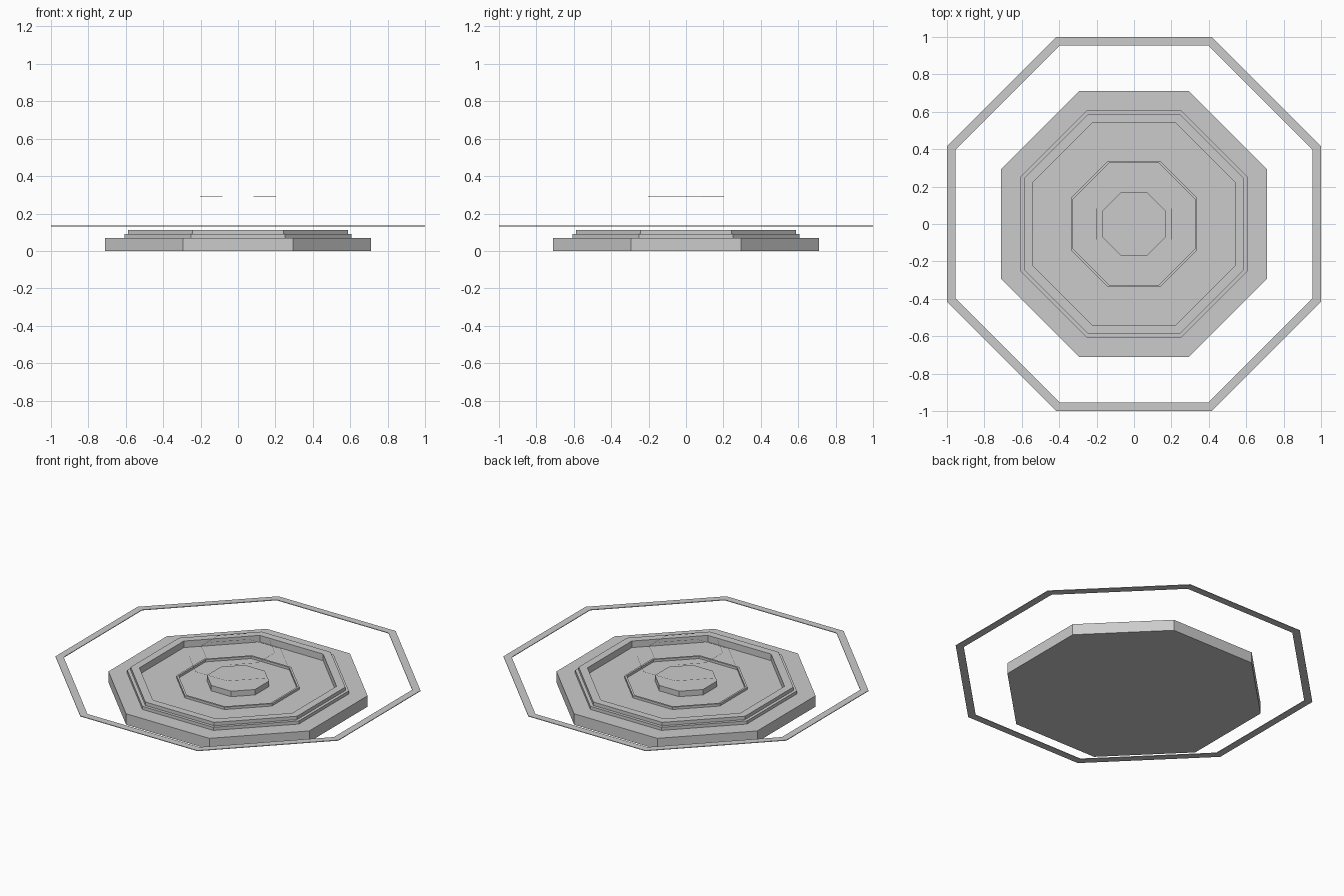
import bpy, bmesh, math

if "Cube" in bpy.data.objects:
    bpy.data.objects.remove(bpy.data.objects["Cube"])

K = math.tan(math.pi / 8)


def octagon(a):
    """Eight corners, flats facing the axes, apothem a."""
    r = a / math.cos(math.pi / 8)
    return [(r * math.cos(math.pi * (i + .5) / 4), r * math.sin(math.pi * (i + .5) / 4)) for i in range(8)]


def finish(name, bm):
    bmesh.ops.recalc_face_normals(bm, faces=bm.faces)
    me = bpy.data.meshes.new(name)
    bm.to_mesh(me)
    bm.free()
    bpy.context.collection.objects.link(bpy.data.objects.new(name, me))


def lathe(name, profile, closed=False):
    """Sweep (apothem, z) points round an octagon; cap the ends, or close into a ring."""
    bm = bmesh.new()
    loops = [[bm.verts.new((x, y, z)) for x, y in octagon(a)] for a, z in profile]
    pairs = list(zip(loops, loops[1:])) + ([(loops[-1], loops[0])] if closed else [])
    for lo, hi in pairs:
        for i in range(8):
            j = (i + 1) % 8
            bm.faces.new((lo[i], lo[j], hi[j], hi[i]))
    if not closed:
        bm.faces.new(loops[0])
        bm.faces.new(loops[-1])
    finish(name, bm)


def arc_wire(name, a, z, turn, t=0.001):
    """Three octagon sides as a hair-thin strip, centred on the given direction."""
    bm = bmesh.new()
    path = [(a, -K * a), (a, K * a), (K * a, a)]
    path.insert(0, (K * a, -a))
    c, s = math.cos(turn), math.sin(turn)
    rows = []
    for x, y in path:
        row = []
        for f, dz in ((1, 0), (1, t), (1 - t / a, t), (1 - t / a, 0)):
            row.append(bm.verts.new(((x * c - y * s) * f, (x * s + y * c) * f, z + dz)))
        rows.append(row)
    for p, q in zip(rows, rows[1:]):
        for i in range(4):
            j = (i + 1) % 4
            bm.faces.new((p[i], p[j], q[j], q[i]))
    bm.faces.new(rows[0])
    bm.faces.new(rows[-1])
    finish(name, bm)


# Base slab with stepped rim and sunken floor
lathe("base", [(.71, 0), (.71, .07), (.607, .07), (.607, .09), (.588, .09),
               (.588, .112), (.54, .112), (.54, .07)])

# Thin raised ring and central pad on the floor
lathe("floor_ring", [(.337, .07), (.337, .085), (.325, .085), (.325, .07)], closed=True)
lathe("centre_pad", [(.17, .07), (.17, .105)])

# Floating outer ring
lathe("outer_ring", [(1, .131), (1, .135), (.955, .135), (.955, .131)], closed=True)

# Hovering open arcs, in opposite pairs
for i, side in enumerate((math.pi / 2, -math.pi / 2)):
    arc_wire(f"lower_arc_{i}", .27, .219, side)
    arc_wire(f"upper_arc_{i}", .202, .289, side + math.pi / 2)
